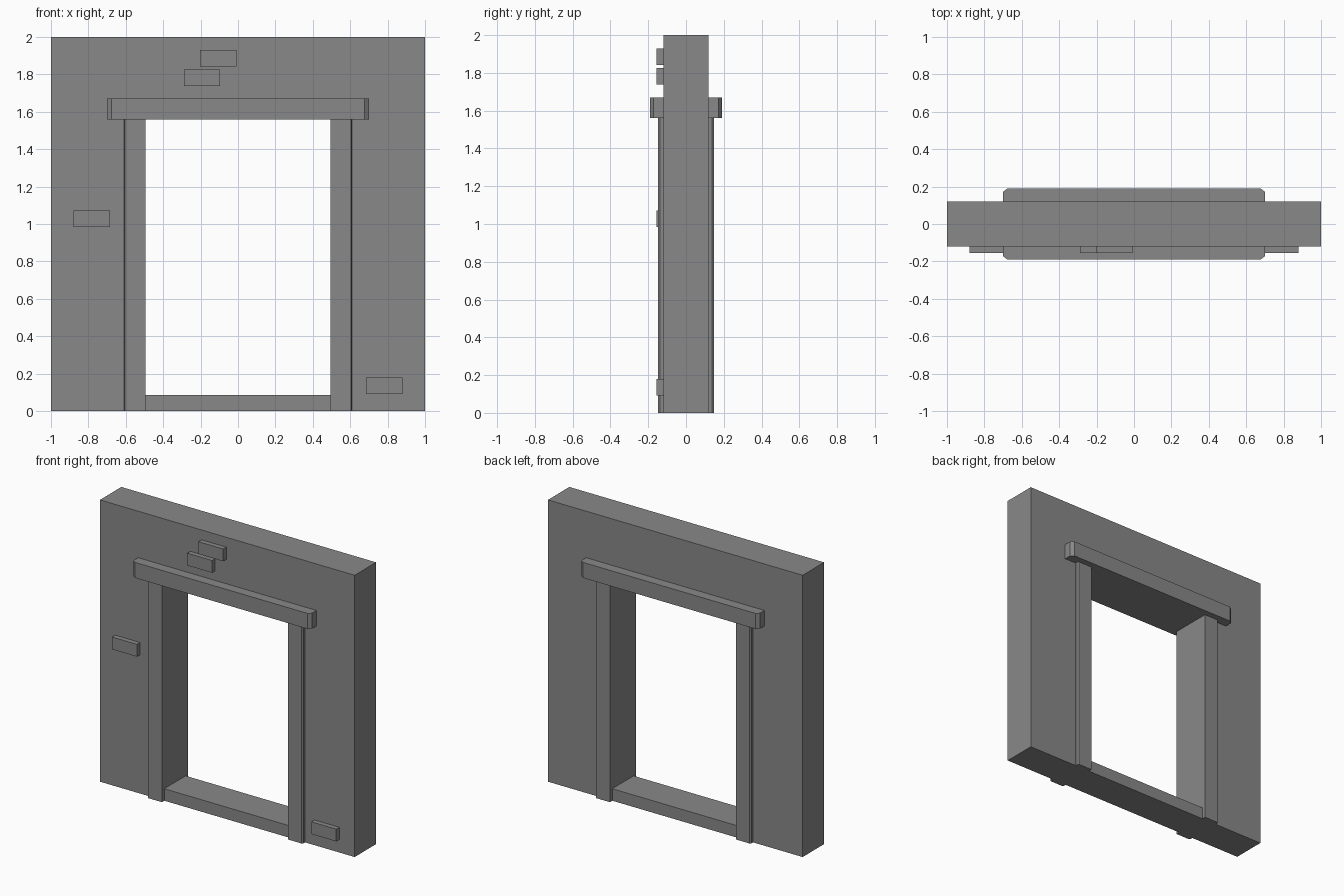
import bpy, bmesh

cube = bpy.data.objects.get("Cube")
if cube:
    bpy.data.objects.remove(cube, do_unlink=True)

# Single stone colour
stone = bpy.data.materials.new("grey_stone")
stone.use_nodes = True
GREY = (0.25, 0.25, 0.25, 1)
stone.diffuse_color = GREY
stone.node_tree.nodes["Principled BSDF"].inputs["Base Color"].default_value = GREY

WALL = 0.12                 # half thickness of the wall
OPEN_X = 0.495              # half width of the opening
SILL, HEAD = 0.085, 1.56    # bottom and top of the opening


def prism(name, outline, axis, lo, hi):
    """Extrude a 2D outline along z (outline in x, y) or y (outline in x, z)."""
    def place(a, b, h):
        return (a, b, h) if axis == "z" else (a, h, b)
    bm = bmesh.new()
    face = bm.faces.new([bm.verts.new(place(a, b, lo)) for a, b in outline])
    moved = bmesh.ops.extrude_face_region(bm, geom=[face])["geom"]
    verts = [v for v in moved if isinstance(v, bmesh.types.BMVert)]
    bmesh.ops.translate(bm, verts=verts, vec=place(0, 0, hi - lo))
    bmesh.ops.recalc_face_normals(bm, faces=bm.faces)
    mesh = bpy.data.meshes.new(name)
    bm.to_mesh(mesh)
    bm.free()
    mesh.materials.append(stone)
    obj = bpy.data.objects.new(name, mesh)
    bpy.context.collection.objects.link(obj)
    return obj


def rect(x0, x1, b0, b1):
    return [(x0, b0), (x1, b0), (x1, b1), (x0, b1)]


# Wall piers, wall above the opening, and threshold
for side, label in ((-1, "right"), (1, "left")):
    prism(label + "_wall_pier", rect(*sorted((side * OPEN_X, side)), 0, 2),
          "y", -WALL, WALL)
prism("wall_above_door", rect(-OPEN_X, OPEN_X, HEAD, 2), "y", -WALL, WALL)
prism("threshold", rect(-OPEN_X, OPEN_X, 0, SILL), "y", -WALL, WALL)

# Door jambs with chamfered outer edges, and lintels with chamfered ends
for face, end in ((-1, "front"), (1, "back")):
    inner, outer = face * WALL, face * 0.147
    for side, label in ((-1, "right"), (1, "left")):
        jamb = [(side * OPEN_X, inner), (side * OPEN_X, outer),
                (side * 0.603, outer), (side * 0.61, face * 0.137),
                (side * 0.61, inner)]
        prism(f"{end}_{label}_jamb", jamb, "z", 0, HEAD)
    tip = face * 0.19
    cut = face * 0.172
    lintel = [(-0.7, inner), (-0.7, cut), (-0.677, tip),
              (0.677, tip), (0.7, cut), (0.7, inner)]
    prism(end + "_lintel", lintel, "z", HEAD, 1.67)

# Raised bricks on the front: left edge and base height
bricks = [(-0.88, 0.985), (0.685, 0.092), (-0.29, 1.738), (-0.203, 1.843)]
for number, (x, z) in enumerate(bricks, 1):
    prism(f"raised_brick_{number}", rect(x, x + 0.195, z, z + 0.087),
          "y", -0.155, -WALL)
